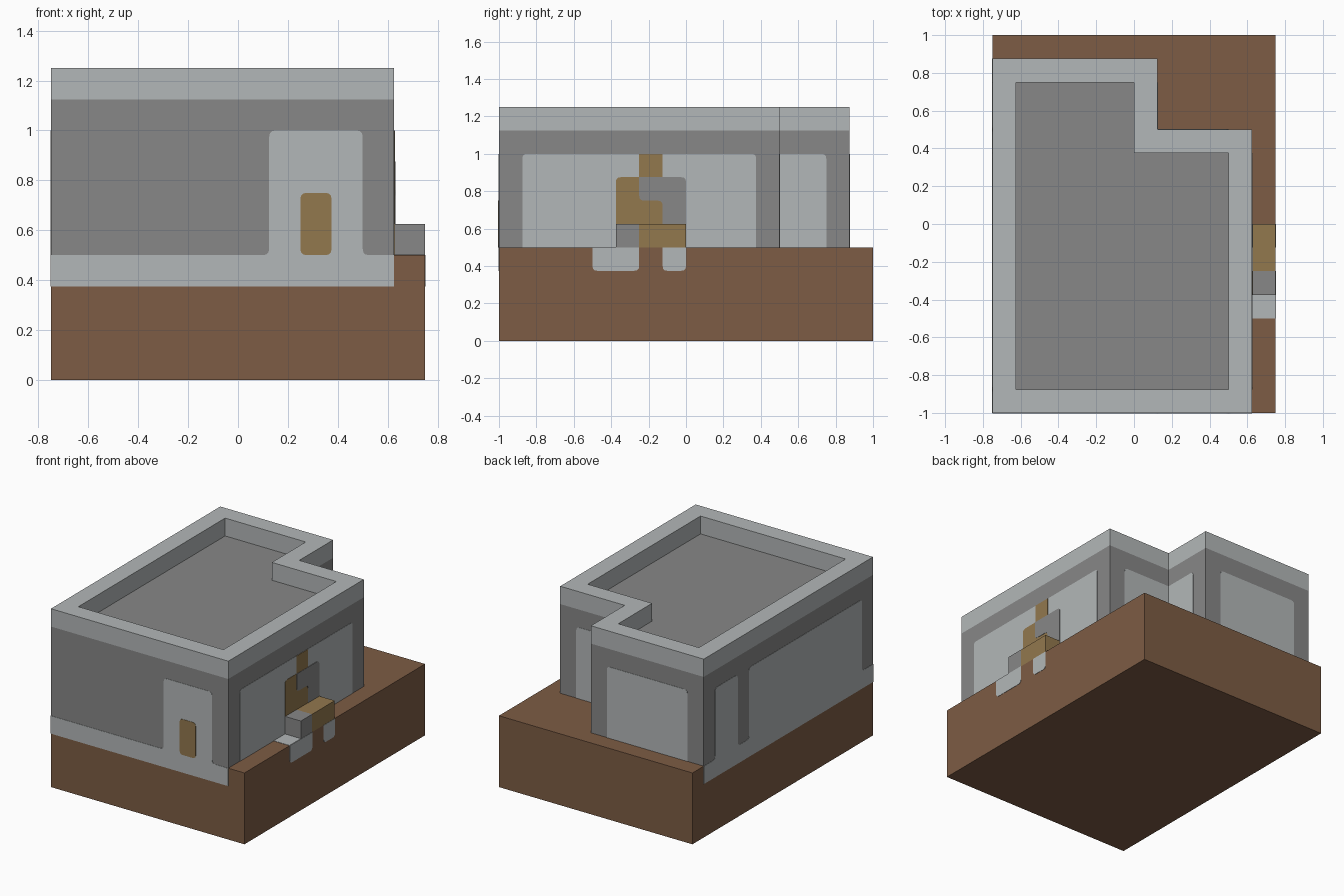
import bpy
import bmesh
from mathutils import Vector

cube = bpy.data.objects.get("Cube")
if cube:
    bpy.data.objects.remove(cube, do_unlink=True)


def material(name, rgb):
    mat = bpy.data.materials.new(name)
    mat.use_nodes = True
    colour = (*rgb, 1)
    mat.diffuse_color = colour
    mat.node_tree.nodes["Principled BSDF"].inputs["Base Color"].default_value = colour
    return mat


LIGHT = material("pale stone", (0.45, 0.475, 0.48))
GREY = material("dark stone", (0.245, 0.245, 0.245))
BROWN = material("brown earth", (0.205, 0.107, 0.058))
GOLD = material("tan wood", (0.29, 0.188, 0.076))


def finish(name, bm, mats):
    bmesh.ops.recalc_face_normals(bm, faces=bm.faces[:])
    mesh = bpy.data.meshes.new(name)
    bm.to_mesh(mesh)
    bm.free()
    for mat in mats:
        mesh.materials.append(mat)
    obj = bpy.data.objects.new(name, mesh)
    bpy.context.collection.objects.link(obj)
    return obj


def box(name, low, high, mat):
    low, high = Vector(low), Vector(high)
    bm = bmesh.new()
    bmesh.ops.create_cube(bm, size=1)
    bmesh.ops.scale(bm, vec=high - low, verts=bm.verts)
    bmesh.ops.translate(bm, vec=(low + high) / 2, verts=bm.verts)
    return finish(name, bm, [mat])


def rounded(points, corners, radius=0.025, steps=3):
    """Replace the chosen corners of an outline with small arcs."""
    result = []
    for i, point in enumerate(points):
        p = Vector(point)
        if i not in corners:
            result.append(p)
            continue
        a = p + (Vector(points[i - 1]) - p).normalized() * radius
        b = p + (Vector(points[(i + 1) % len(points)]) - p).normalized() * radius
        for k in range(steps + 1):
            t = k / steps
            result.append(a * (1 - t) ** 2 + p * 2 * t * (1 - t) + b * t * t)
    return result


def plate(name, axis, place, outward, outline, mat, corners=(), thick=0.002):
    """Thin painted panel on a wall; outline is (along the wall, height)."""
    bm = bmesh.new()
    verts = [bm.verts.new((place, u, z) if axis == "x" else (u, place, z))
             for u, z in rounded(outline, corners)]
    face = bm.faces.new(verts)
    grown = bmesh.ops.extrude_face_region(bm, geom=[face], use_keep_orig=True)
    move = Vector((outward, 0, 0) if axis == "x" else (0, outward, 0)) * thick
    bmesh.ops.translate(bm, vec=move,
                        verts=[g for g in grown["geom"] if isinstance(g, bmesh.types.BMVert)])
    return finish(name, bm, [mat])


def rect(u0, u1, z0, z1):
    return [(u0, z0), (u1, z0), (u1, z1), (u0, z1)]


# Ground block
box("ground_block", (-0.75, -1, 0), (0.75, 1, 0.5), BROWN)

# L-shaped building: walls, pale parapet and sunken roof in one shell
outer = [(-0.75, -1), (0.625, -1), (0.625, 0.5), (0.125, 0.5), (0.125, 0.875), (-0.75, 0.875)]
inner = [(-0.625, -0.875), (0.5, -0.875), (0.5, 0.375), (0, 0.375), (0, 0.75), (-0.625, 0.75)]
levels = [(outer, 0.5), (outer, 1.125), (outer, 1.25), (inner, 1.25), (inner, 1.125)]
bm = bmesh.new()
loops = [[bm.verts.new((x, y, z)) for x, y in outline] for outline, z in levels]
for level, (lower, upper) in enumerate(zip(loops, loops[1:])):
    for i in range(len(lower)):
        j = (i + 1) % len(lower)
        wall = bm.faces.new((lower[i], lower[j], upper[j], upper[i]))
        wall.material_index = 1 if level else 0
bm.faces.new(loops[-1])
finish("building_shell", bm, [GREY, LIGHT])

# Front panel: footing band with a door surround, then the door
plate("front_panel", "y", -1, -1,
      [(-0.75, 0.375), (0.625, 0.375), (0.625, 0.5), (0.5, 0.5),
       (0.5, 1), (0.125, 1), (0.125, 0.5), (-0.75, 0.5)],
      LIGHT, (3, 4, 5, 6))
plate("front_door", "y", -1, -1, rect(0.25, 0.375, 0.5, 0.75), GOLD, (0, 1, 2, 3), 0.004)

# Panel on the -x side: footing band with two wall fields
plate("side_panel", "x", -0.75, -1,
      [(-1, 0.375), (0.875, 0.375), (0.875, 0.5), (0.75, 0.5), (0.75, 1), (0.5, 1),
       (0.5, 0.5), (0.375, 0.5), (0.375, 1), (-0.875, 1), (-0.875, 0.5), (-1, 0.5)],
      LIGHT, range(3, 11))

# Pale wall fields on the remaining walls
plate("left_wall_field", "x", 0.625, 1, rect(-0.875, 0.375, 0.5, 1), LIGHT, (2, 3))
plate("notch_side_field", "x", 0.125, 1, rect(0.5, 0.75, 0.5, 1), LIGHT, (2,))
plate("notch_back_field", "y", 0.5, 1, rect(0.125, 0.5, 0.5, 1), LIGHT, (2,))
plate("back_wall_field", "y", 0.875, 1, rect(-0.625, 0, 0.5, 1), LIGHT, (2, 3))

# Stepped wood and stone marking on the +x wall
plate("wood_marking", "x", 0.625, 1,
      [(-0.375, 0.5), (-0.125, 0.5), (-0.125, 1), (-0.25, 1), (-0.25, 0.875), (-0.375, 0.875)],
      GOLD, (5,), 0.004)
plate("stone_marking", "x", 0.625, 1,
      [(-0.125, 0.5), (0, 0.5), (0, 0.875), (-0.25, 0.875), (-0.25, 0.75), (-0.125, 0.75)],
      GREY, (2, 4, 5), 0.006)

# Ledge blocks in front of the marking
box("stone_ledge", (0.625, -0.375, 0.5), (0.75, -0.25, 0.625), GREY)
box("wood_ledge", (0.625, -0.25, 0.5), (0.75, 0, 0.625), GOLD)

# Pale patches on the ground block below the ledge
plate("wide_patch", "x", 0.75, 1, rect(-0.5, -0.25, 0.375, 0.5), LIGHT, (0, 1))
plate("narrow_patch", "x", 0.75, 1, rect(-0.125, 0, 0.375, 0.5), LIGHT, (0, 1))
box("top_patch", (0.625, -0.5, 0.5), (0.75, -0.375, 0.502), LIGHT)
